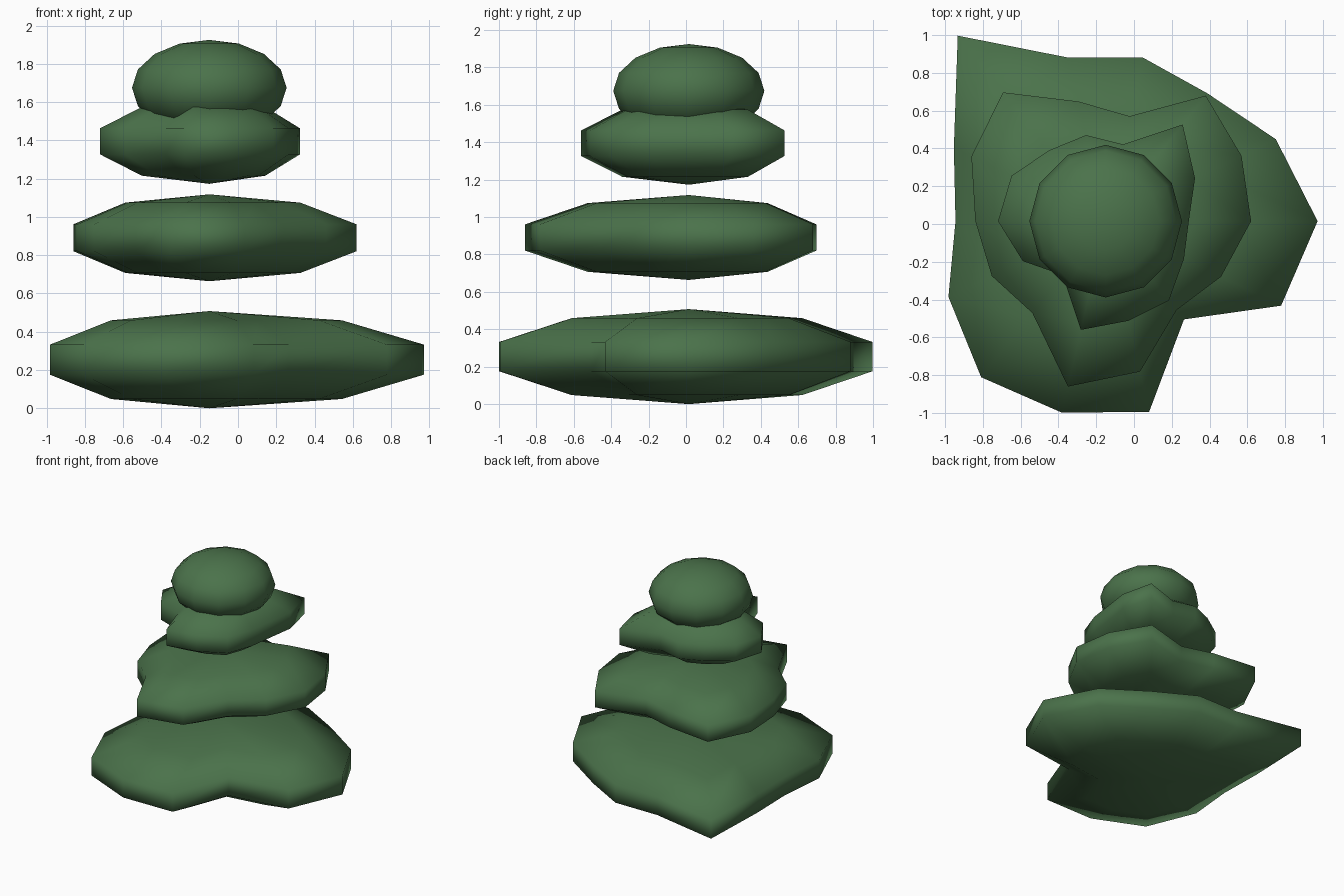
import bpy, bmesh
from math import sin, cos, pi

if "Cube" in bpy.data.objects:
    bpy.data.objects.remove(bpy.data.objects["Cube"])

CX, CY = -0.15, 0.015   # shared stacking axis

leaf = bpy.data.materials.new("leaf_green")
leaf.diffuse_color = (0.07, 0.17, 0.07, 1)
leaf.use_nodes = True
leaf.node_tree.nodes["Principled BSDF"].inputs["Base Color"].default_value = leaf.diffuse_color


def blob(name, radii, stacks, z_mid, half_height):
    """Flattened sphere whose widest ring follows the given radius per segment."""
    n = len(radii)
    widest = max(sin(pi * i / stacks) for i in range(stacks))
    bm = bmesh.new()
    bottom = bm.verts.new((CX, CY, z_mid - half_height))
    top = bm.verts.new((CX, CY, z_mid + half_height))
    rings = []
    for i in range(1, stacks):
        a = pi * i / stacks
        s = sin(a) / widest
        rings.append([bm.verts.new((CX + r * s * cos(2 * pi * k / n),
                                    CY + r * s * sin(2 * pi * k / n),
                                    z_mid - half_height * cos(a)))
                      for k, r in enumerate(radii)])
    for k in range(n):
        j = (k + 1) % n
        bm.faces.new((bottom, rings[0][j], rings[0][k]))
        bm.faces.new((top, rings[-1][k], rings[-1][j]))
        for lo, hi in zip(rings, rings[1:]):
            bm.faces.new((lo[k], lo[j], hi[j], hi[k]))
    for f in bm.faces:
        f.smooth = True
    mesh = bpy.data.meshes.new(name)
    bm.to_mesh(mesh)
    bm.free()
    mesh.materials.append(leaf)
    ob = bpy.data.objects.new(name, mesh)
    bpy.context.collection.objects.link(ob)
    return ob


# Three irregular foliage layers, largest at the bottom
blob("lower_foliage",
     [1.122, 1.0, 0.865, 0.888, 0.888, 1.256, 0.892,
      0.795, 0.924, 1.057, 1.04, 1.035, 0.665, 1.031], 5, 0.254, 0.254)
blob("middle_foliage",
     [0.77, 0.798, 0.85, 0.57, 0.65, 0.872, 0.789,
      0.69, 0.669, 0.622, 0.898, 0.817, 0.602, 0.678], 5, 0.891, 0.227)
blob("upper_foliage",
     [0.44, 0.525, 0.654, 0.417, 0.467, 0.48, 0.553,
      0.57, 0.487, 0.365, 0.59, 0.541, 0.537, 0.46], 5, 1.395, 0.222)

# Round crown
blob("crown", [0.404] * 12, 8, 1.675, 0.25)
